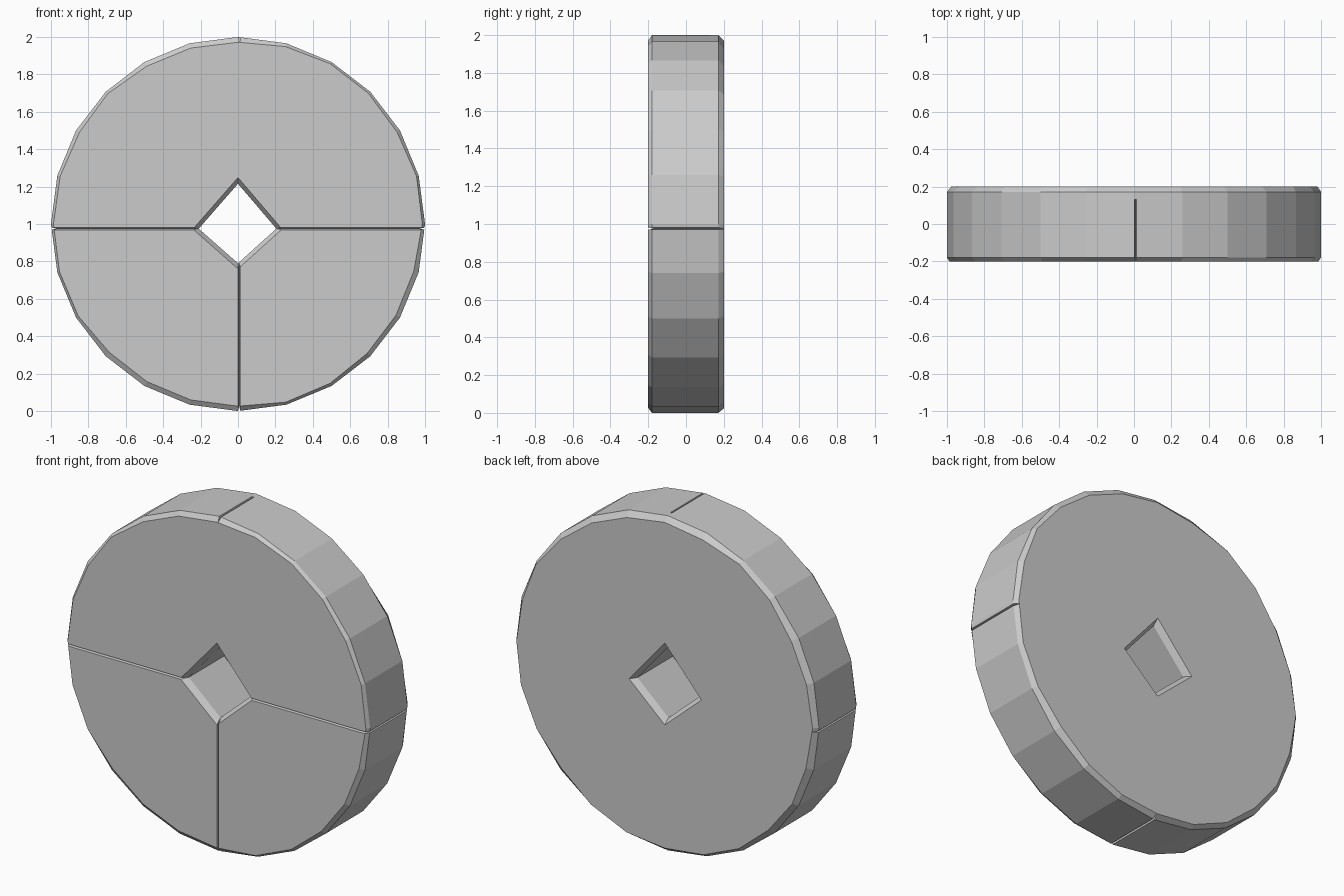
import bpy, bmesh, math, random
from mathutils import Vector

if "Cube" in bpy.data.objects:
    bpy.data.objects.remove(bpy.data.objects["Cube"])

random.seed(4)
N = 24
HOLE = [(0.205, 0.975), (0, 1.215), (-0.21, 0.975), (0, 0.79)]  # diamond corners


def make_object(name, bm):
    bmesh.ops.recalc_face_normals(bm, faces=bm.faces)
    mesh = bpy.data.meshes.new(name)
    bm.to_mesh(mesh)
    bm.free()
    obj = bpy.data.objects.new(name, mesh)
    bpy.context.collection.objects.link(obj)
    return obj


def outer_ring(y, inset, jitter=0.0):
    pts = []
    for i in range(N):
        a = math.tau * i / N
        r = 1 - inset - random.uniform(-jitter, jitter)
        pts.append((r * math.cos(a), y, 1 + r * math.sin(a)))
    return pts


def hole_ring(y, scale):
    pts = []
    for i in range(N):
        k, t = i // 6, (i % 6) / 6
        (x0, z0), (x1, z1) = HOLE[k], HOLE[(k + 1) % 4]
        x, z = x0 + (x1 - x0) * t, z0 + (z1 - z0) * t
        pts.append((x * scale, y, 0.99 + (z - 0.99) * scale))
    return pts


# stone wheel: faceted rim with worn chamfers, flared square axle hole
bm = bmesh.new()
rings = [outer_ring(-0.2, 0.02, 0.01), outer_ring(-0.18, 0),
         outer_ring(0.172, 0), outer_ring(0.2, 0.025, 0.01),
         hole_ring(0.2, 1.15), hole_ring(0.165, 1.0),
         hole_ring(-0.165, 1.0), hole_ring(-0.2, 1.15)]
rings = [[bm.verts.new(p) for p in ring] for ring in rings]
for a, b in zip(rings, rings[1:] + rings[:1]):
    for i in range(N):
        j = (i + 1) % N
        bm.faces.new((a[i], a[j], b[j], b[i]))
wheel = make_object("stone_wheel", bm)

# thin V-shaped joints between the stone segments
bm = bmesh.new()


def groove(p0, p1, normal, width=0.006, depth=0.03):
    p0, p1, n = Vector(p0), Vector(p1), Vector(normal)
    side = (p1 - p0).normalized().cross(n)
    offs = (side * width, n * depth, -side * width, -n * depth)
    a, b = ([bm.verts.new(p + o) for o in offs] for p in (p0, p1))
    bm.faces.new(a)
    bm.faces.new(b)
    for i in range(4):
        j = (i + 1) % 4
        bm.faces.new((a[i], a[j], b[j], b[i]))


# joints on the front face
groove((0.19, -0.2, 0.975), (1.05, -0.2, 0.975), (0, 1, 0))
groove((-0.19, -0.2, 0.975), (-1.05, -0.2, 0.975), (0, 1, 0))
groove((0.006, -0.2, 0.82), (0.006, -0.2, -0.05), (0, 1, 0))
# joints across the rim
groove((1, -0.25, 0.975), (1, 0.25, 0.975), (1, 0, 0))
groove((-1, -0.25, 0.975), (-1, 0.25, 0.975), (1, 0, 0))
groove((0.008, -0.25, 2), (0.008, 0.13, 2), (0, 0, 1))
groove((0.006, -0.25, 0), (0.006, 0.25, 0), (0, 0, 1))
cutter = make_object("joint_cutter", bm)
cutter.hide_render = True
cutter.display_type = 'WIRE'

mod = wheel.modifiers.new("joints", 'BOOLEAN')
mod.operation = 'DIFFERENCE'
mod.solver = 'EXACT'
mod.use_self = True
mod.object = cutter
